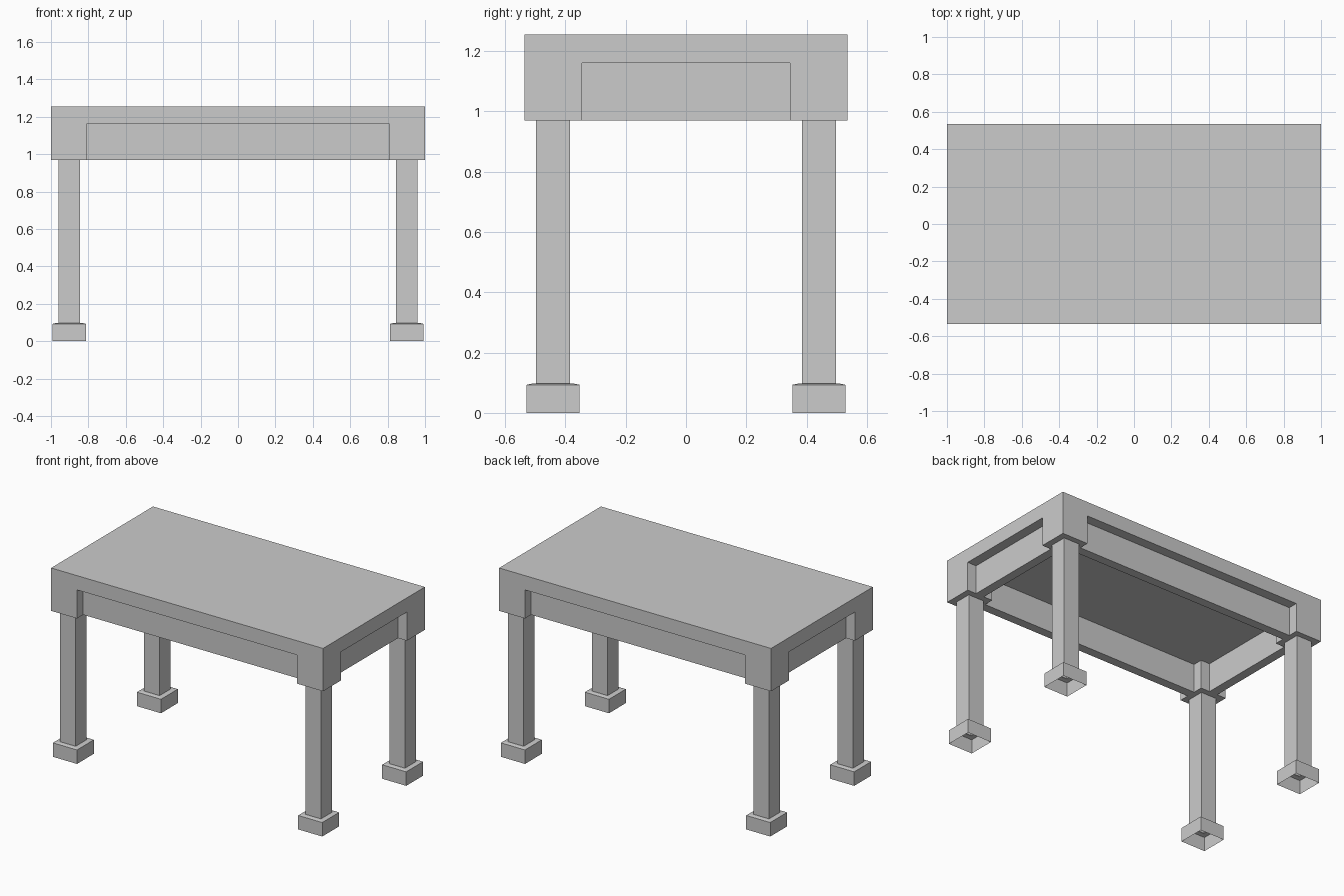
import bpy, bmesh

if "Cube" in bpy.data.objects:
    bpy.data.objects.remove(bpy.data.objects["Cube"])


def add_object(name, bm):
    mesh = bpy.data.meshes.new(name)
    bm.to_mesh(mesh)
    bm.free()
    obj = bpy.data.objects.new(name, mesh)
    bpy.context.collection.objects.link(obj)
    return obj


# Table frame: slab, corner blocks and recessed aprons as one clean shell
def build_table_top():
    def cuts(half):
        inner = [half - 0.19, half - 0.125, half - 0.065, half]
        return [-v for v in reversed(inner)] + inner

    xs, ys, zs = cuts(1.0), cuts(0.535), [0.97, 1.16, 1.255]
    n = len(xs) - 1

    def filled(i, j, k):
        if not (0 <= i < n and 0 <= j < n and 0 <= k < 2):
            return False
        if k == 1:                                  # slab
            return True
        a, b = min(i, n - 1 - i), min(j, n - 1 - j)  # distance from edge
        corner = a < 3 and b < 3
        apron = (a == 1 and b == 3) or (a == 3 and b == 1)
        return corner or apron

    bm = bmesh.new()
    for i in range(n):
        for j in range(n):
            for k in range(2):
                if not filled(i, j, k):
                    continue
                cell = (i, j, k)
                for axis in range(3):
                    for side in (0, 1):
                        other = list(cell)
                        other[axis] += 2 * side - 1
                        if filled(*other):
                            continue
                        u, v = (axis + 1) % 3, (axis + 2) % 3
                        loop = [(0, 0), (1, 0), (1, 1), (0, 1)]
                        if side == 0:
                            loop.reverse()
                        verts = []
                        for du, dv in loop:
                            p = list(cell)
                            p[axis] += side
                            p[u] += du
                            p[v] += dv
                            verts.append(bm.verts.new((xs[p[0]], ys[p[1]], zs[p[2]])))
                        bm.faces.new(verts)
    bmesh.ops.remove_doubles(bm, verts=bm.verts, dist=1e-4)
    bmesh.ops.dissolve_limit(bm, angle_limit=0.01, verts=bm.verts, edges=bm.edges)
    return add_object("table_top", bm)


# Legs: square post on a hollow foot, open underneath
def build_legs():
    cx, cy = 0.902, 0.441
    profile = [(0.0885, 0), (0.0885, 0.093), (0.07, 0.097), (0.057, 0.097), (0.057, 0.97)]
    bm = bmesh.new()
    rings = [[bm.verts.new((cx + sx * r, cy + sy * r, z))
              for sx, sy in ((-1, -1), (1, -1), (1, 1), (-1, 1))] for r, z in profile]
    for lo, hi in zip(rings, rings[1:]):
        for i in range(4):
            j = (i + 1) % 4
            bm.faces.new((lo[i], lo[j], hi[j], hi[i]))
    legs = add_object("legs", bm)
    mirror = legs.modifiers.new("mirror", 'MIRROR')
    mirror.use_axis = (True, True, False)
    return legs


build_table_top()
build_legs()
